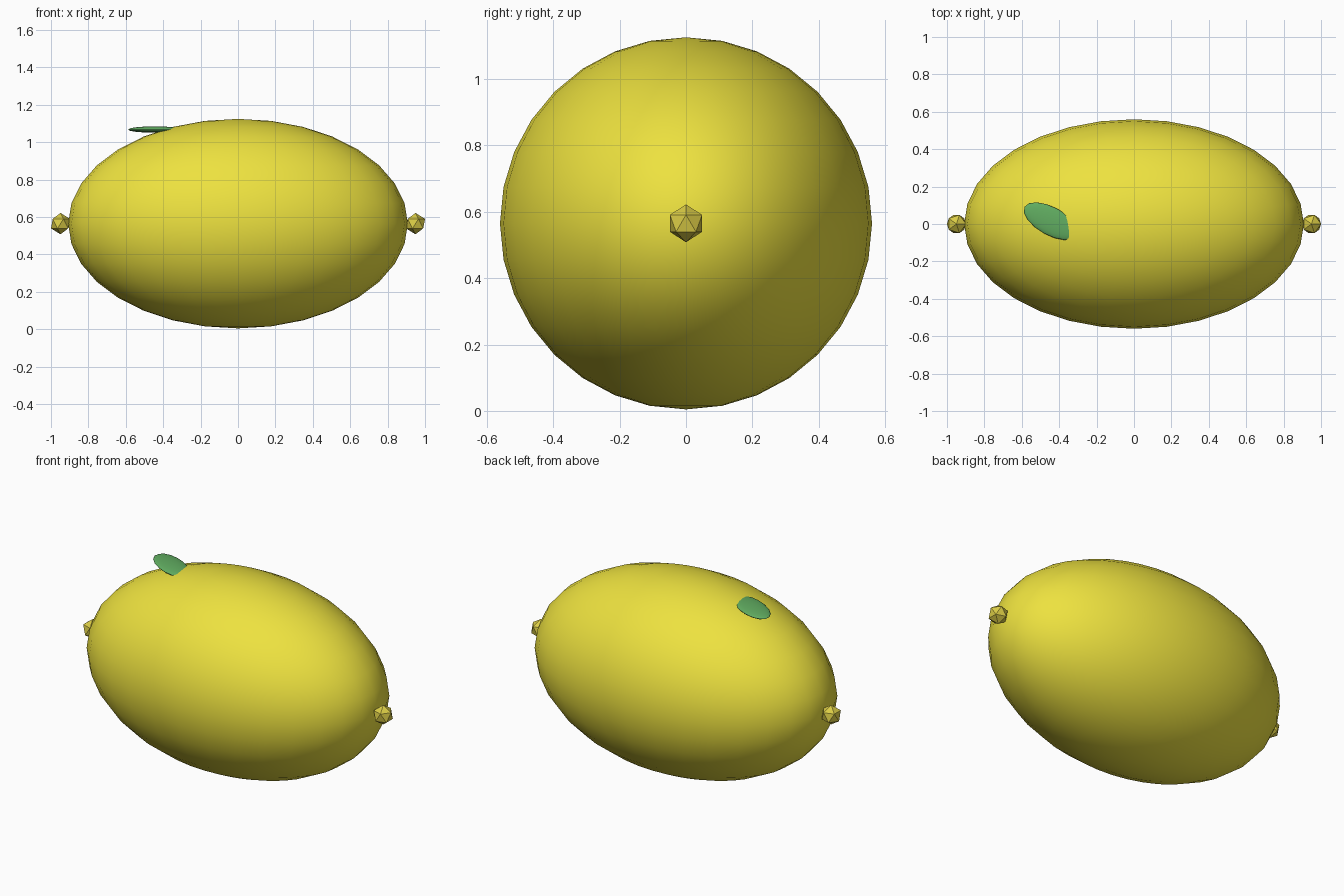
import bpy
from math import radians

if "Cube" in bpy.data.objects:
    bpy.data.objects.remove(bpy.data.objects["Cube"])


def material(name, rgb):
    m = bpy.data.materials.new(name)
    m.diffuse_color = (*rgb, 1)
    m.use_nodes = True
    m.node_tree.nodes["Principled BSDF"].inputs["Base Color"].default_value = m.diffuse_color
    return m


def finish(name, mat, scale, smooth):
    ob = bpy.context.object
    ob.name = name
    ob.scale = scale
    ob.data.materials.append(mat)
    if smooth:
        bpy.ops.object.shade_smooth()
    else:
        bpy.ops.object.shade_flat()
    return ob


peel = material("peel", (0.85, 0.76, 0.05))
tip_mat = material("tip", (0.70, 0.60, 0.06))
leaf_green = material("leaf_green", (0.12, 0.42, 0.12))
MID = 0.565

# Fruit body: stretched sphere
bpy.ops.mesh.primitive_uv_sphere_add(segments=32, ring_count=16, radius=1, location=(0, 0, MID))
finish("fruit_body", peel, (0.908, 0.56, 0.56), True)

# Small faceted nub at each end
for side, label in ((-1, "left"), (1, "right")):
    bpy.ops.mesh.primitive_ico_sphere_add(subdivisions=1, radius=1, location=(side * 0.949, 0, MID))
    finish(label + "_end_nub", tip_mat, (0.057, 0.057, 0.057), False)

# Leaf: flattened sphere resting partly inside the peel
bpy.ops.mesh.primitive_uv_sphere_add(segments=16, ring_count=8, radius=1,
                                     location=(-0.445, 0.015, 1.068),
                                     rotation=(0, 0, radians(-28.6)))
finish("leaf", leaf_green, (0.16, 0.075, 0.017), True)
